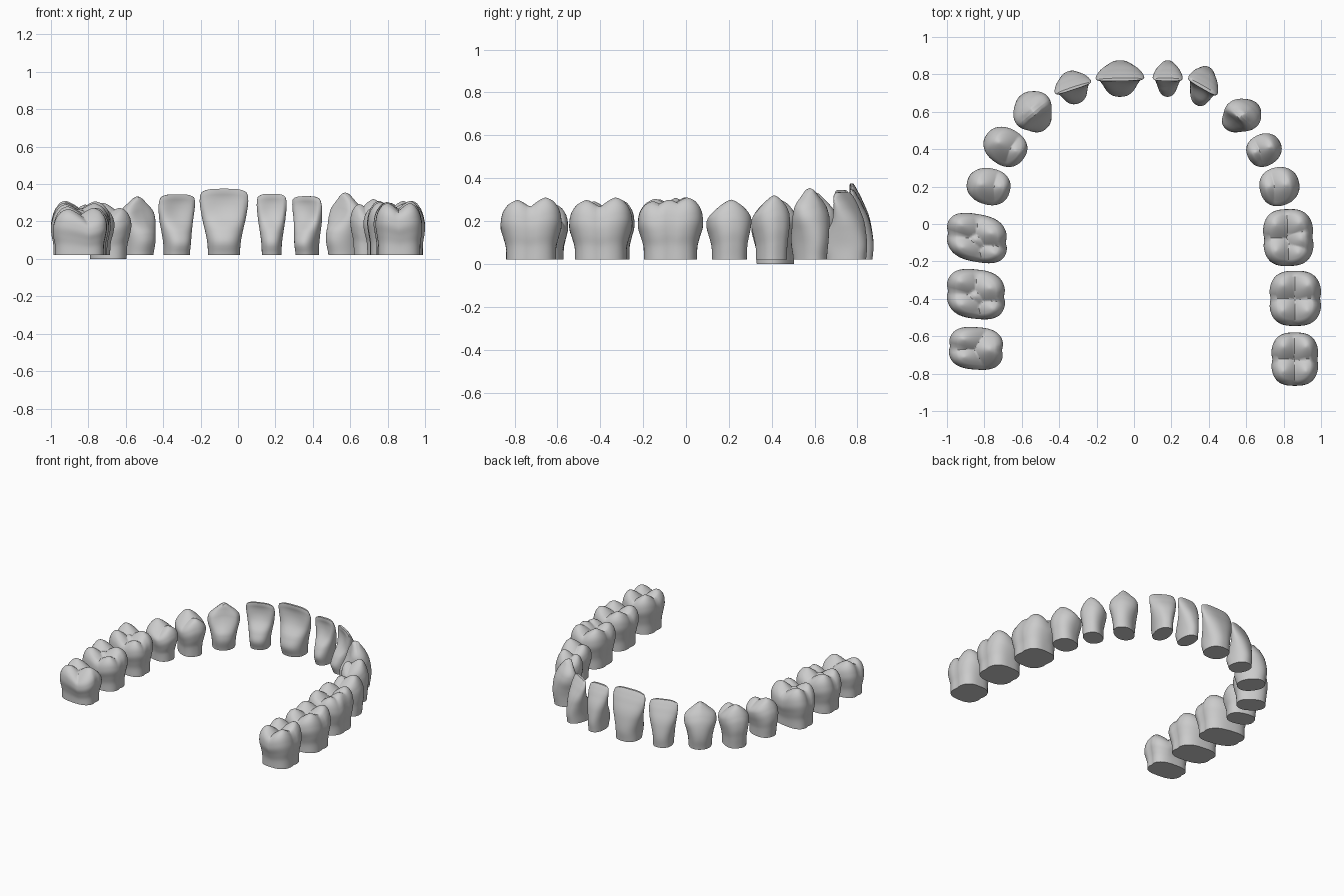
import bpy, bmesh, math

if "Cube" in bpy.data.objects:
    bpy.data.objects.remove(bpy.data.objects["Cube"])

SEG, ROWS, CAP = 72, 22, 14

# Side profiles per tooth kind: (height fraction, half width, inner depth, outer depth)
PROFILE = {
    "molar": [(0, .82, -.88, .92), (.25, .83, -.89, .93), (.45, .91, -.95, .99), (.64, 1, -1, 1),
              (.82, .99, -.96, .93), (.93, .93, -.87, .84), (1, .83, -.76, .73)],
    "premolar": [(0, .76, -.8, .88), (.3, .78, -.84, .95), (.5, .87, -.95, 1), (.7, .98, -1, .95),
                 (.86, 1, -.92, .8), (.95, .9, -.82, .67), (1, .78, -.72, .56)],
    "canine": [(0, .72, -.85, .9), (.25, .77, -1, 1), (.45, .87, -.9, .98), (.65, 1, -.68, .85),
               (.82, .96, -.48, .6), (.93, .76, -.3, .36), (1, .52, -.16, .2)],
    "incisor": [(0, .66, -.8, .95), (.2, .69, -1, 1), (.4, .79, -.75, .92), (.6, .91, -.42, .75),
                (.84, 1, -.22, .38), (.95, .98, -.18, .16), (1, .93, -.13, .03)],
}
POWER = {"molar": 2.8, "premolar": 2.4, "canine": 2.2, "incisor": 2.3}

# Cusp layouts: (along arch, outward, height)
FIVE = [(-.5, .45, 1), (.05, .52, .97), (.55, .38, .94), (-.48, -.5, 1), (.45, -.5, .98)]
FOUR = [(-.48, .48, 1), (.45, .47, .96), (-.48, -.48, .98), (.45, -.48, .96)]
OBLIQUE = [(-.45, .52, 1), (.48, .48, .97), (-.3, -.48, .99), (.52, -.56, .9), (.08, .02, .87)]
THREE = [(-.4, .47, 1), (.44, .42, .95), (0, -.5, .97)]
TWO = [(0, .34, 1), (-.12, -.5, .91)]


def spline(pts, t):
    """Catmull-Rom through profile points, by height."""
    i = max(k for k in range(len(pts) - 1) if pts[k][0] <= t)
    p0, p1, p2, p3 = pts[max(i - 1, 0)], pts[i], pts[i + 1], pts[min(i + 2, len(pts) - 1)]
    s = (t - p1[0]) / (p2[0] - p1[0])
    out = []
    for a, b, c, d in zip(p0[1:], p1[1:], p2[1:], p3[1:]):
        out.append(.5 * (2 * b + (c - a) * s + (2 * a - 5 * b + 4 * c - d) * s * s
                         + (3 * b - a - 3 * c + d) * s ** 3))
    return out


def crown_height(kind, cusps, u, v):
    if kind == "incisor":
        return 1 - .07 * abs(u) ** 4
    if kind == "canine":
        return 1 - .3 * abs(u) ** 1.4 - .1 * abs(v)
    drop = .4 if kind == "molar" else .27
    return max(h - drop * math.hypot(u - a, v - b) ** 1.4 for a, b, h in cusps)


def tooth(name, kind, box, top, angle, aspect=1.0, cusps=None, shear=0.0, base=.02):
    prof, n = PROFILE[kind], 2 / POWER[kind]
    side = 1 if math.cos(math.radians(angle)) > 0 else -1

    def section(t, th):
        w, vin, vout = spline(prof, t)
        c, s = math.cos(th), math.sin(th)
        u = w * math.copysign(abs(c) ** n, c)
        mid, half = (vin + vout) / 2, (vout - vin) / 2
        v = mid + half * math.copysign(abs(s) ** n, s)
        if kind in ("incisor", "canine") and s < 0:      # hollow inner face
            v += .2 * -s * max(0, 1 - (u / .8) ** 2) * max(0, 1 - ((t - .7) / .28) ** 2)
        if kind == "molar":                              # grooves down the sides
            v *= 1 - .05 * math.exp(-((u - .02) / .16) ** 2)
        return u, v

    # Rings up the side, then shrinking rings over the biting surface
    rings = []
    angs = [2 * math.pi * k / SEG for k in range(SEG)]
    rim = [section(1, a) for a in angs]
    height = lambda u, v: crown_height(kind, cusps, u * side, v)
    for r in range(ROWS + 1):
        t = r / ROWS
        rings.append([(*section(t, a), t * height(*q)) for a, q in zip(angs, rim)])
    cv = (spline(prof, 1)[1] + spline(prof, 1)[2]) / 2
    for j in range(1, CAP):
        s = 1 - j / CAP
        pts = [(u * s, cv + (v - cv) * s) for u, v in rim]
        rings.append([(u, v, height(u, v)) for u, v in pts])
    rings.append([(0, cv, height(0, cv))])

    # Turn to face outward, then fit into its place on the arch
    ca, sa = math.cos(math.radians(angle)), math.sin(math.radians(angle))

    def turn(p):
        u, v, z = (p[0] + shear * p[1]) * aspect, p[1], p[2]
        return u * sa + v * ca, -u * ca + v * sa, z
    rings = [[turn(p) for p in ring] for ring in rings]
    lo = [min(p[i] for ring in rings for p in ring) for i in range(3)]
    hi = [max(p[i] for ring in rings for p in ring) for i in range(3)]
    dst_lo, dst_hi = (box[0], box[2], base), (box[1], box[3], top)
    fit = lambda p: [dst_lo[i] + (p[i] - lo[i]) / (hi[i] - lo[i]) * (dst_hi[i] - dst_lo[i])
                     for i in range(3)]

    bm = bmesh.new()
    vs = [[bm.verts.new(fit(p)) for p in ring] for ring in rings]
    bm.faces.new(vs[0][::-1])
    for a, b in zip(vs, vs[1:]):
        for k in range(SEG):
            m = (k + 1) % SEG
            if len(b) == 1:
                bm.faces.new((a[k], a[m], b[0]))
            else:
                bm.faces.new((a[k], a[m], b[m], b[k]))
    mesh = bpy.data.meshes.new(name)
    bm.to_mesh(mesh)
    bm.free()
    ob = bpy.data.objects.new(name, mesh)
    bpy.context.collection.objects.link(ob)
    for f in mesh.polygons:
        f.use_smooth = len(f.vertices) < 5
    mesh.set_sharp_from_angle(angle=math.radians(50))


# Left side, back to front
tooth("left_back_molar", "molar", (-.99, -.70, -.78, -.55), .28, 178, .8, THREE, .05)
tooth("left_middle_molar", "molar", (-1, -.69, -.51, -.24), .30, 180, .88, OBLIQUE, .12)
tooth("left_front_molar", "molar", (-1, -.68, -.21, .06), .31, 180, .85, OBLIQUE, .2)
tooth("left_back_premolar", "premolar", (-.895, -.66, .10, .30), .29, 165, .85, TWO)
tooth("left_front_premolar", "premolar", (-.805, -.57, .305, .52), .30, 145, .85, TWO, base=.0)
tooth("left_canine", "canine", (-.645, -.44, .49, .71), .335, 128, 1)
tooth("left_outer_incisor", "incisor", (-.425, -.23, .64, .82), .345, 108, 1.15)
tooth("left_inner_incisor", "incisor", (-.205, .055, .68, .875), .375, 91, 1.35)

# Right side, front to back
tooth("right_inner_incisor", "incisor", (.10, .26, .68, .875), .348, 89, .82)
tooth("right_outer_incisor", "incisor", (.29, .45, .63, .845), .335, 66, 1.0)
tooth("right_canine", "canine", (.47, .68, .49, .67), .355, 42, .9)
tooth("right_front_premolar", "premolar", (.60, .79, .305, .485), .32, 28, .9, TWO)
tooth("right_back_premolar", "premolar", (.67, .885, .095, .305), .30, 15, .95, TWO)
tooth("right_front_molar", "molar", (.69, .96, -.225, .08), .31, 2, 1.12, FIVE)
tooth("right_middle_molar", "molar", (.725, 1, -.545, -.25), .31, 0, 1.07, FOUR)
tooth("right_back_molar", "molar", (.735, .985, -.865, -.58), .31, 0, 1.1, FOUR)
